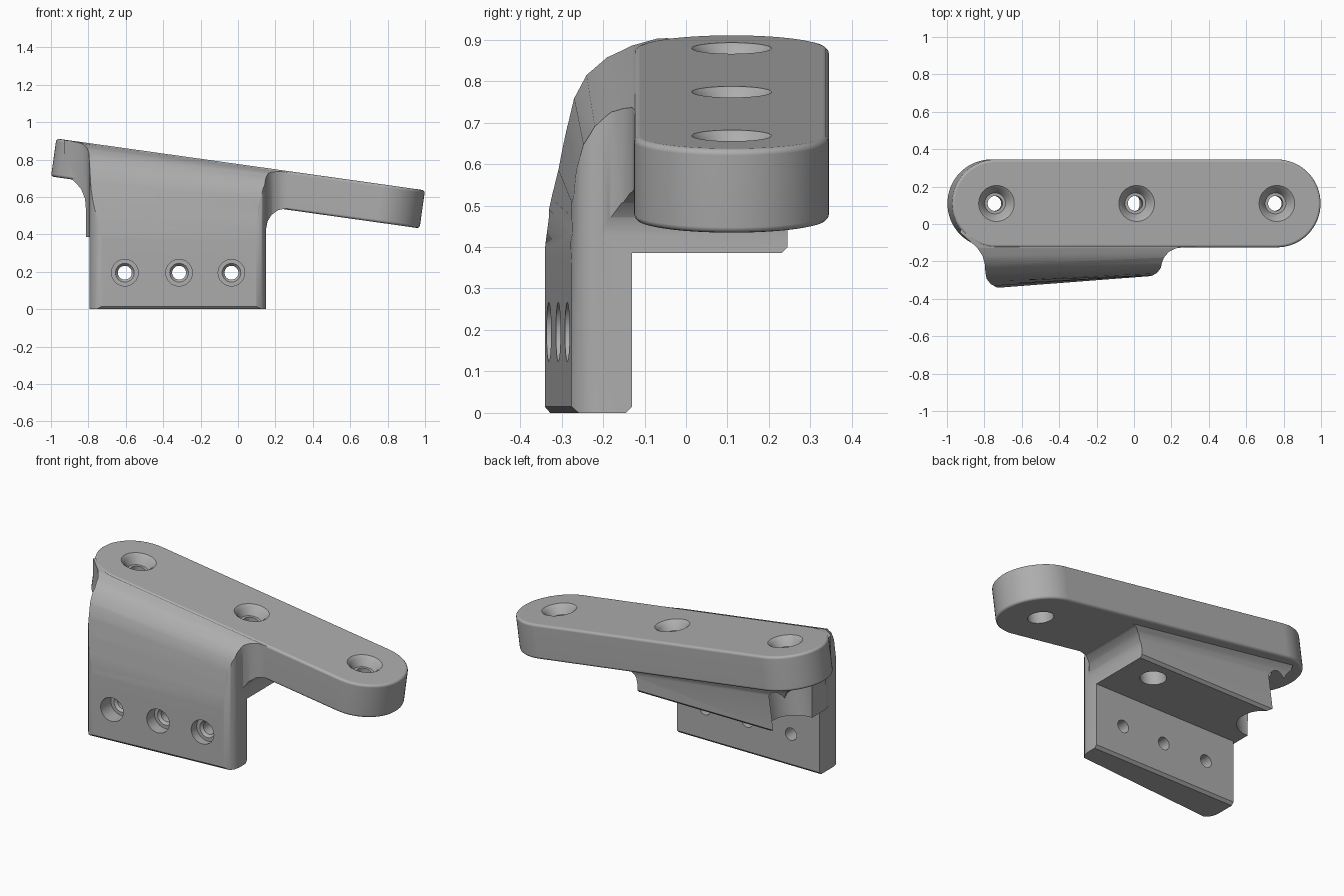
import bpy, bmesh, math
from mathutils import Matrix, Vector

cube = bpy.data.objects.get("Cube")
if cube:
    bpy.data.objects.remove(cube, do_unlink=True)

grey = bpy.data.materials.new("matte_grey")
grey.use_nodes = True
grey.diffuse_color = (0.42, 0.42, 0.42, 1)
grey.node_tree.nodes["Principled BSDF"].inputs["Base Color"].default_value = (0.42, 0.42, 0.42, 1)


def loft(name, rings, matrix=Matrix()):
    """Closed solid skinned through a list of equal-length rings."""
    bm = bmesh.new()
    loops = [[bm.verts.new(matrix @ Vector(p)) for p in ring] for ring in rings]
    n = len(loops[0])
    for a, b in zip(loops, loops[1:]):
        for i in range(n):
            j = (i + 1) % n
            bm.faces.new((a[i], a[j], b[j], b[i]))
    bm.faces.new(loops[0][::-1])
    bm.faces.new(loops[-1])
    bmesh.ops.recalc_face_normals(bm, faces=bm.faces)
    mesh = bpy.data.meshes.new(name)
    bm.to_mesh(mesh)
    bm.free()
    mesh.materials.append(grey)
    ob = bpy.data.objects.new(name, mesh)
    bpy.context.collection.objects.link(ob)
    return ob


def turned(name, profile, matrix):
    """Round solid from (radius, height) pairs."""
    n = 48
    return loft(name, [[(r * math.cos(2 * math.pi * i / n), r * math.sin(2 * math.pi * i / n), h)
                        for i in range(n)] for r, h in profile], matrix)


def combine(ob, tool, operation):
    """Apply a boolean and discard the tool."""
    tool.hide_render = True
    mod = ob.modifiers.new(operation.lower(), 'BOOLEAN')
    mod.operation, mod.solver, mod.object = operation, 'EXACT', tool
    bpy.context.view_layer.objects.active = ob
    bpy.ops.object.modifier_apply(modifier=mod.name)
    bpy.data.objects.remove(tool, do_unlink=True)


# Tilted frame of the bar
tilt = Matrix.Translation((0, 0.11, 0.6725)) @ Matrix.Rotation(math.radians(8), 4, 'Y')
HALF, R, T = 0.995, 0.235, 0.1025


def stadium(r, z):
    c = HALF - R
    ring = []
    for side in (0, 1):
        for i in range(33):
            a = -math.pi / 2 + math.pi * (i / 32 + side)
            ring.append(((c if side == 0 else -c) + r * math.cos(a), r * math.sin(a), z))
    return ring


# Round-ended bar with softened rims
steps = [0, 30, 60, 90]
B = 0.015
rims = [(R - B + B * math.sin(math.radians(a)), T - B + B * math.cos(math.radians(a))) for a in steps]
bar = loft("bracket", [stadium(r, -z) for r, z in rims] + [stadium(r, z) for r, z in rims[::-1]], tilt)

# Clamp body: side profile (y, z) at the left end and the right end
left = [(-.13, .015), (-.145, 0), (-.331, 0), (-.346, .015), (-.346, .38), (-.333, .48), (-.308, .59),
        (-.287, .69), (-.27, .76), (-.24, .815), (-.19, .857), (-.13, .881), (-.07, .888), (.2, .86),
        (.29, .69), (.26, .655), (.245, .61), (.245, .40), (.23, .385), (-.13, .385)]
right = [(-.13, .015), (-.145, 0), (-.257, 0), (-.272, .015), (-.272, .36), (-.271, .43), (-.269, .52),
         (-.262, .59), (-.247, .645), (-.22, .69), (-.18, .727), (-.13, .747), (-.07, .754), (.2, .73),
         (.29, .56), (.26, .52), (.245, .485), (.245, .40), (.23, .385), (-.13, .385)]


def section(x):
    t = (x + 0.8) / 0.95
    return [(x, a[0] + (b[0] - a[0]) * t, a[1] + (b[1] - a[1]) * t) for a, b in zip(left, right)]


body = loft("body", [section(-1.05), section(0.4)])

# Front outline (x, z) with fillets up to the bar
front = [(-.795, -.05), (.15, -.05), (.15, .43), (.158, .47), (.18, .505), (.215, .53), (.27, .54),
         (.3, .56), (.3, 1.0), (-.93, 1.0), (-.93, .71), (-.88, .688), (-.84, .645), (-.818, .59),
         (-.812, .52), (-.812, .385), (-.795, .385)]
combine(body, loft("front_outline", [[(x, y, z) for x, z in front] for y in (-.5, .5)]), 'INTERSECT')

# Plan outline (x, y) with rounded corners and flares into the bar
plan = [(-.93, -.045), (-.88, -.09), (-.84, -.125), (-.81, -.17), (-.796, -.22), (-.795, -.26),
        (-.787, -.295), (-.765, -.322), (-.735, -.338), (-.7, -.346), (-.6, -.38), (0, -.38),
        (.06, -.285), (.1, -.275), (.125, -.26), (.143, -.235), (.15, -.205), (.16, -.18),
        (.185, -.15), (.225, -.13), (.3, -.12), (.3, .31), (-.85, .31), (-.9, .1)]
combine(body, loft("plan_outline", [[(x, y, z) for x, y in plan] for z in (-.1, 1.1)]), 'INTERSECT')

# Clearance notch under the bar's raised end
notch = tilt @ Matrix.Translation((-.757, 0, 0))
combine(body, turned("notch", [(.145, -.5), (.145, -.09)], notch), 'DIFFERENCE')

combine(bar, body, 'UNION')

# Countersunk holes along the bar, wider from below
for x in (-.757, 0, .757):
    combine(bar, turned("bar_hole", [(.07, -.5), (.07, 0), (.04, 0), (.04, .05), (.056, .05), (.078, .088),
                                     (.098, .104), (.098, .2)],
                        tilt @ Matrix.Translation((x, 0, 0))), 'DIFFERENCE')

# Counterbored screw holes through the plate
for x in (-.605, -.315, -.035):
    m = Matrix.Translation((x, 0, .195)) @ Matrix.Rotation(math.radians(90), 4, 'X')
    combine(bar, turned("plate_hole", [(.037, .05), (.037, .225), (.05, .24), (.071, .24), (.071, .45)], m),
            'DIFFERENCE')

# Smooth shading with crisp edges
bpy.ops.object.select_all(action='DESELECT')
bar.select_set(True)
bpy.context.view_layer.objects.active = bar
bpy.ops.object.shade_smooth_by_angle(angle=math.radians(32))
weighted = bar.modifiers.new("weighted_normals", 'WEIGHTED_NORMAL')
weighted.keep_sharp = True
